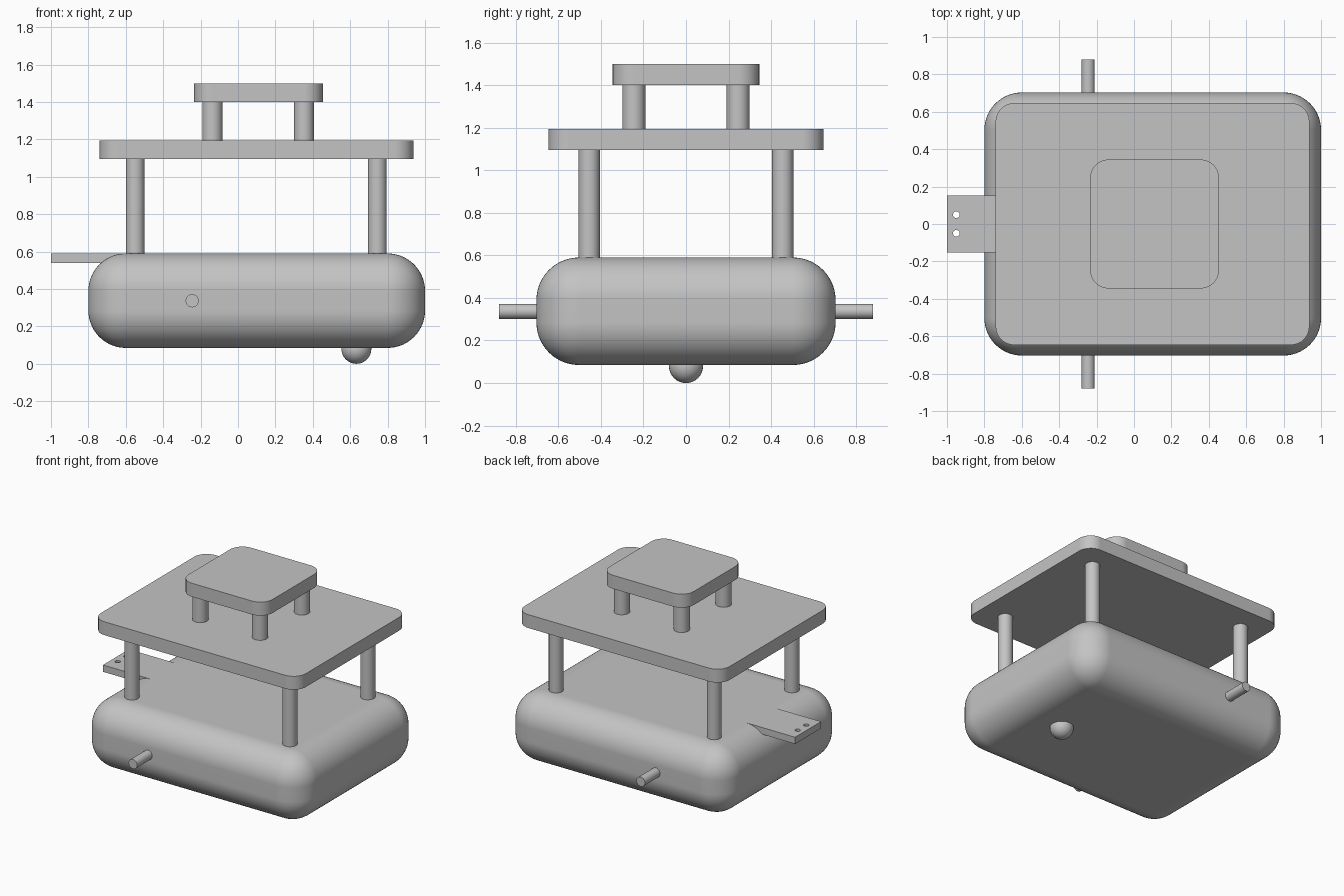
import bpy
import bmesh
import math
from mathutils import Matrix

cube = bpy.data.objects.get("Cube")
if cube:
    bpy.data.objects.remove(cube, do_unlink=True)

# Single plain grey
grey = bpy.data.materials.new("plain grey")
grey.use_nodes = True
color = (0.55, 0.55, 0.55, 1)
grey.diffuse_color = color
grey.node_tree.nodes["Principled BSDF"].inputs["Base Color"].default_value = color


def finish(name, bm):
    mesh = bpy.data.meshes.new(name)
    bm.to_mesh(mesh)
    bm.free()
    mesh.materials.append(grey)
    obj = bpy.data.objects.new(name, mesh)
    bpy.context.collection.objects.link(obj)
    bpy.ops.object.select_all(action="DESELECT")
    obj.select_set(True)
    bpy.context.view_layer.objects.active = obj
    bpy.ops.object.shade_smooth_by_angle(angle=math.radians(35))
    return obj


def box(name, x, y, z, radius=0, all_edges=False, segments=8):
    """Box from (min, max) ranges, with rounded upright edges or all edges."""
    bm = bmesh.new()
    bmesh.ops.create_cube(bm, size=1)
    for v in bm.verts:
        for i, (low, high) in enumerate((x, y, z)):
            v.co[i] = low if v.co[i] < 0 else high
    if radius:
        edges = [e for e in bm.edges if all_edges
                 or abs(e.verts[0].co.z - e.verts[1].co.z) > 0.01]
        bmesh.ops.bevel(bm, geom=edges, offset=radius, segments=segments,
                        profile=0.5, affect="EDGES", clamp_overlap=True)
    obj = finish(name, bm)
    if radius:
        weighted = obj.modifiers.new("flat_panel_normals", "WEIGHTED_NORMAL")
        weighted.keep_sharp = True
    return obj


def cylinder(name, center, radius, length, axis="Z"):
    bm = bmesh.new()
    turn = Matrix.Rotation(math.pi / 2, 4, "X") if axis == "Y" else Matrix()
    bmesh.ops.create_cone(bm, cap_ends=True, segments=32, radius1=radius,
                          radius2=radius, depth=length,
                          matrix=Matrix.Translation(center) @ turn)
    return finish(name, bm)


def posts(name, xs, y, bottom, top, radius):
    for x, end in zip(xs, ("right", "left")):
        for side, place in ((-1, "front"), (1, "back")):
            cylinder(f"{name}_{place}_{end}", (x, side * y, (bottom + top) / 2),
                     radius, top - bottom)


# Pillow-shaped body and the two decks
box("body", (-0.8, 1), (-0.703, 0.703), (0.085, 0.59), 0.2, True, 14)
box("middle_deck", (-0.74, 0.938), (-0.647, 0.647), (1.096, 1.195), 0.1)
box("top_deck", (-0.235, 0.455), (-0.345, 0.345), (1.4, 1.5), 0.1)

# Supports under each deck
posts("lower_post", (-0.55, 0.745), 0.455, 0.57, 1.1, 0.05)
posts("upper_post", (-0.137, 0.353), 0.245, 1.19, 1.41, 0.054)

# Axle through the body and the caster ball beneath
cylinder("axle", (-0.245, 0, 0.337), 0.035, 1.76, "Y")
bm = bmesh.new()
bmesh.ops.create_uvsphere(bm, u_segments=32, v_segments=20, radius=0.08,
                          matrix=Matrix.Translation((0.633, 0, 0.08)))
finish("caster_ball", bm)

# Hitch plate with two drilled holes
hitch = box("hitch_plate", (-1, -0.59), (-0.152, 0.152), (0.54, 0.59))
for side, label in ((-1, "front"), (1, "back")):
    drill = cylinder(f"drill_{label}", (-0.95, side * 0.05, 0.565), 0.018, 0.2)
    drill.hide_render = True
    drill.hide_set(True)
    cut = hitch.modifiers.new(f"hole_{label}", "BOOLEAN")
    cut.operation = "DIFFERENCE"
    cut.solver = "EXACT"
    cut.object = drill
